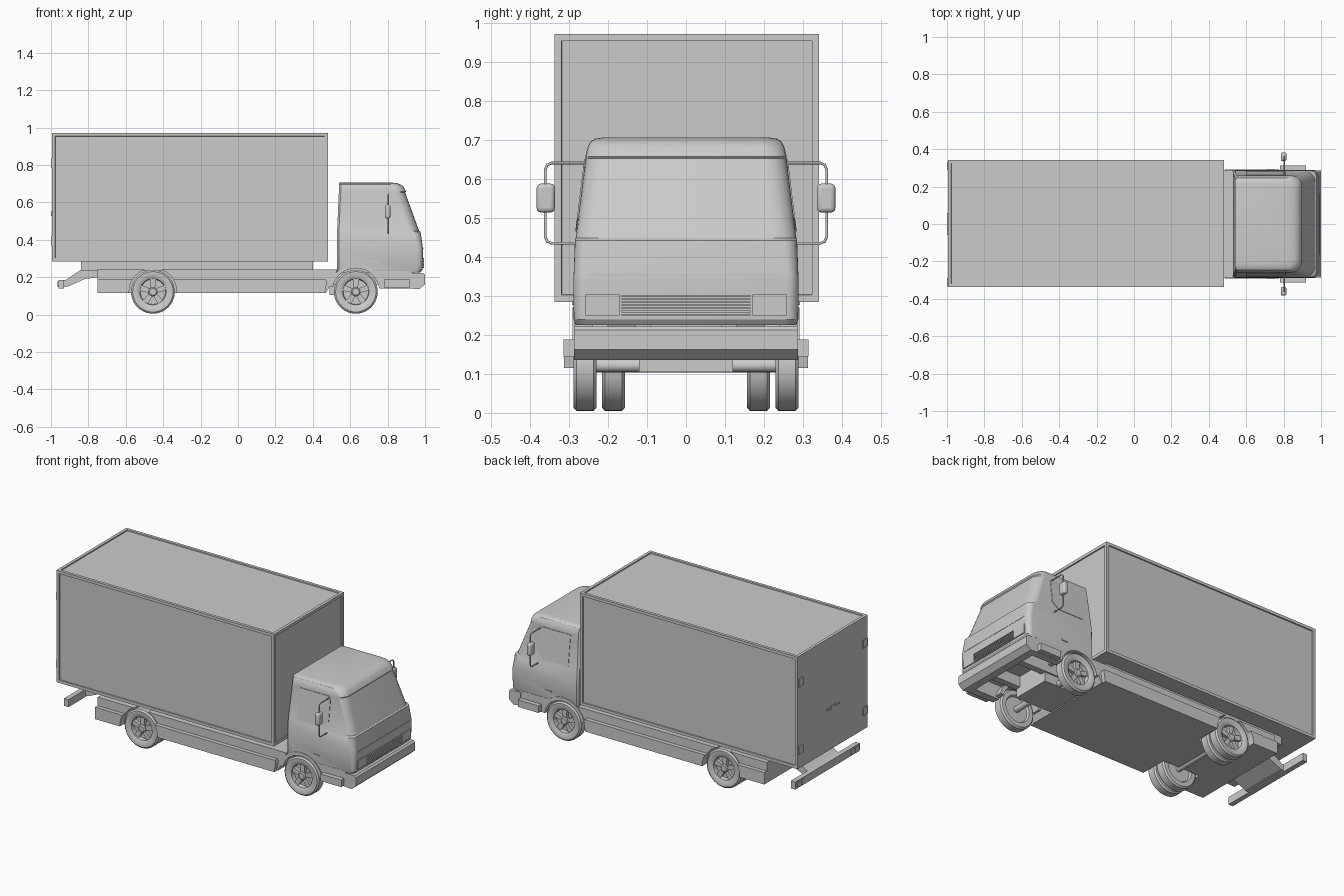
import bpy, bmesh
from math import sin, cos, pi, radians
from mathutils import Vector

if "Cube" in bpy.data.objects:
    bpy.data.objects.remove(bpy.data.objects["Cube"])


def loft(name, rings, smooth=None, closed=True):
    """Skin a list of equal-length point rings and cap (or join) the ends."""
    bm = bmesh.new()
    vs = [[bm.verts.new(p) for p in r] for r in rings]
    n = len(vs[0])
    for a, b in zip(vs, vs[1:]):
        for i in range(n):
            j = (i + 1) % n
            bm.faces.new((a[i], a[j], b[j], b[i]))
    if closed:
        bm.faces.new(vs[0])
        bm.faces.new(vs[-1])
    bmesh.ops.recalc_face_normals(bm, faces=bm.faces)
    me = bpy.data.meshes.new(name)
    bm.to_mesh(me)
    bm.free()
    ob = bpy.data.objects.new(name, me)
    bpy.context.collection.objects.link(ob)
    if smooth:
        soften(ob, smooth)
    return ob


def soften(ob, angle=35):
    bpy.ops.object.select_all(action='DESELECT')
    ob.select_set(True)
    bpy.context.view_layer.objects.active = ob
    bpy.ops.object.shade_smooth_by_angle(angle=radians(angle))


def prism(name, profile, y0, y1):
    return loft(name, [[(x, y, z) for x, z in profile] for y in (y0, y1)])


def box(name, x0, x1, y0, y1, z0, z1):
    return prism(name, [(x0, z0), (x1, z0), (x1, z1), (x0, z1)], y0, y1)


def lathe(name, profile, cx, cz, n=40):
    """Profile of (radius, y) turned about an axis along y."""
    return loft(name, [[(cx + r * cos(2 * pi * i / n), y, cz + r * sin(2 * pi * i / n))
                        for i in range(n)] for r, y in profile], 35)


def cut(ob, cutters):
    for c in cutters:
        m = ob.modifiers.new("cut", 'BOOLEAN')
        m.operation = 'DIFFERENCE'
        m.solver = 'EXACT'
        m.object = c
        bpy.context.view_layer.objects.active = ob
        bpy.ops.object.modifier_apply(modifier=m.name)


FRONT, REAR, HUB_Z = 0.63, -0.455, 0.122

# Wheel arch cutters
cutters = [lathe("arch_cutter", [(0.127, s * 0.145), (0.127, s * 0.4)], x, HUB_Z)
           for x in (FRONT, REAR) for s in (1, -1)]
for c in cutters:
    c.hide_render = True

# Cargo box with recessed panels on every face except the rear doors
cargo = box("cargo_box", -0.995, 0.48, -0.337, 0.341, 0.285, 0.972)
bm = bmesh.new()
bm.from_mesh(cargo.data)
bm.normal_update()
faces = [f for f in bm.faces if f.normal.x > -0.5 and f.normal.z > -0.5]
bmesh.ops.inset_individual(bm, faces=faces, thickness=0.025, depth=0)
bmesh.ops.inset_individual(bm, faces=faces, thickness=0.001, depth=-0.007)
bm.to_mesh(cargo.data)
bm.free()

# Rear door hinges, seam and latch
for s in (1, -1):
    for z in (0.81, 0.395):
        box("door_hinge", -1.0, -0.99, s * 0.29, s * 0.332, z - 0.025, z + 0.025)
box("door_latch", -1.0, -0.99, -0.06, 0.06, 0.535, 0.545)
box("latch_plate", -0.999, -0.99, -0.02, 0.02, 0.528, 0.552)

# Subframe, chassis and stepped side skirts
box("subframe", -0.84, 0.40, -0.24, 0.24, 0.235, 0.286)
side = [(-0.75, 0.115), (0.47, 0.115), (0.50, 0.17), (0.53, 0.24), (-0.75, 0.24)]
cut(prism("chassis", side, -0.288, 0.288), cutters)
for s in (1, -1):
    skirt = [(-0.75, 0.115), (0.465, 0.115), (0.475, 0.175), (0.47, 0.188), (-0.75, 0.188)]
    cut(prism("side_skirt", skirt, s * 0.27, s * 0.313), cutters)
    box("front_frame_rail", 0.45, 0.94, s * 0.09, s * 0.13, 0.16, 0.23)
box("engine_block", 0.49, 0.73, -0.12, 0.12, 0.105, 0.24)

# Axles
for x in (FRONT, REAR):
    lathe("axle", [(0.018, -0.25), (0.018, 0.25)], x, HUB_Z, 16)


def wheel(x, y, s, name):
    """Tyre, sunken rim, five spokes and a hub, facing outward along s."""
    prof = [(0.02, 0.012), (0.075, 0.012), (0.082, 0), (0.108, 0), (0.117, 0.008),
            (0.117, 0.052), (0.108, 0.06), (0.082, 0.06), (0.076, 0.056),
            (0.070, 0.054), (0.067, 0.028), (0.01, 0.028)]
    lathe(name, [(r, s * (y + d)) for r, d in prof], x, HUB_Z)
    for k in range(5):
        a = pi / 2 + k * 2 * pi / 5
        u, v = Vector((cos(a), sin(a))), Vector((-sin(a), cos(a)))
        c = Vector((x, HUB_Z))
        pts = [c + u * r + v * w for r, w in ((0.01, -0.011), (0.069, -0.016), (0.069, 0.016), (0.01, 0.011))]
        prism(name + "_spoke", pts, s * (y + 0.025), s * (y + 0.047))
    lathe(name + "_hub", [(0.024, s * (y + 0.02)), (0.024, s * (y + 0.05)),
                          (0.018, s * (y + 0.055))], x, HUB_Z, 20)


for s in (1, -1):
    wheel(FRONT, 0.229, s, "front_wheel")
    wheel(REAR, 0.229, s, "rear_outer_wheel")
    wheel(REAR, 0.156, s, "rear_inner_wheel")

# Cab lofted from horizontal sections: z, back x, front x, half width, corner depth, corner width
sections = [(0.225, .53, .975, .283, .03, .03), (0.24, .53, .986, .288, .03, .03),
            (0.34, .53, .990, .289, .03, .03), (0.36, .53, .988, .288, .03, .03),
            (0.442, .53, .976, .285, .035, .035), (0.448, .53, .968, .283, .05, .06),
            (0.652, .539, .894, .258, .05, .06), (0.658, .54, .899, .258, .05, .06),
            (0.682, .54, .887, .252, .05, .06), (0.696, .54, .870, .245, .05, .06),
            (0.703, .541, .850, .234, .05, .06), (0.706, .545, .82, .215, .05, .06)]
rings = []
for z, xb, xf, w, d, k in sections:
    half = [(xb, w - 0.01), (xb + 0.01, w)]
    half += [(xf - d + d * sin(a), w - k + k * cos(a)) for a in [i * pi / 12 for i in range(7)]]
    rings.append([(x, y, z) for x, y in half] + [(x, -y, z) for x, y in reversed(half)])
cab = loft("cab", rings)
cut(cab, cutters[:2])
soften(cab, 28)


def cab_width(z):
    return 0.283 + (z - 0.448) * (0.258 - 0.283) / 0.204


for s in (1, -1):
    # Side window and door handle
    win = [(0.60, 0.465), (0.77, 0.465), (0.81, 0.50), (0.81, 0.63), (0.795, 0.65), (0.60, 0.65)]
    loft("side_window", [[(x, s * (cab_width(z) + d), z) for x, z in win] for d in (-0.01, 0.003)])
    box("door_handle", 0.71, 0.75, s * 0.28, s * 0.293, 0.277, 0.287)
    # Front wheel arch lip
    arc = [radians(12 + i * 156 / 20) for i in range(21)]
    lip = [(FRONT + 0.148 * cos(a), HUB_Z + 0.148 * sin(a)) for a in arc]
    lip += [(FRONT + 0.126 * cos(a), HUB_Z + 0.126 * sin(a)) for a in reversed(arc)]
    prism("wheel_arch", lip, s * 0.20, s * 0.291)
    # Lower cab panel and entry step ahead of the wheel
    cut(box("lower_cab_panel", 0.70, 0.93, s * 0.24, s * 0.286, 0.14, 0.232), cutters[:2])
    box("entry_step", 0.78, 0.92, s * 0.25, s * 0.314, 0.145, 0.188)
    # Headlight
    box("headlight", 0.95, 0.993, s * 0.17, s * 0.258, 0.25, 0.304)
    # Mirror arm and head
    cu = bpy.data.curves.new("mirror_arm", 'CURVE')
    cu.dimensions = '3D'
    cu.bevel_depth = 0.0035
    cu.bevel_resolution = 2
    path = [(.255, .641), (.345, .641), (.356, .636), (.361, .624),
            (.361, .452), (.356, .440), (.345, .435), (.28, .435)]
    sp = cu.splines.new('POLY')
    sp.points.add(len(path) - 1)
    for p, (y, z) in zip(sp.points, path):
        p.co = (0.803, s * y, z, 1)
    bpy.context.collection.objects.link(bpy.data.objects.new("mirror_arm", cu))
    head = box("mirror_head", 0.785, 0.815, s * 0.336, s * 0.383, 0.514, 0.588)
    b = head.modifiers.new("round", 'BEVEL')
    b.width, b.segments = 0.011, 3
    soften(head, 40)

# Grille with slats, bonnet seam
box("grille_panel", 0.96, 0.9885, -0.165, 0.165, 0.249, 0.303)
for i in range(7):
    z = 0.252 + i * 0.008
    box("grille_slat", 0.97, 0.994, -0.165, 0.165, z - 0.002, z + 0.002)
box("bonnet_seam", 0.97, 0.9905, -0.25, 0.25, 0.352, 0.356)

# Front bumper, undercut at the bottom
prism("front_bumper", [(0.92, 0.14), (0.97, 0.136), (1.0, 0.163), (1.0, 0.212),
                       (0.99, 0.222), (0.92, 0.222)], -0.287, 0.287)

# Rear underrun bar, its sloped bracket and tail lights
box("rear_bar", -0.96, -0.93, -0.313, 0.313, 0.14, 0.186)
prism("rear_bar_bracket", [(-0.94, 0.145), (-0.91, 0.15), (-0.82, 0.19), (-0.75, 0.20), (-0.75, 0.24),
                           (-0.84, 0.24), (-0.92, 0.186), (-0.94, 0.186)], -0.15, 0.15)
for s in (1, -1):
    for y in (0.225, 0.265):
        box("tail_light", -0.964, -0.95, s * y, s * (y + 0.03), 0.148, 0.178)

for c in cutters:
    bpy.data.objects.remove(c, do_unlink=True)
